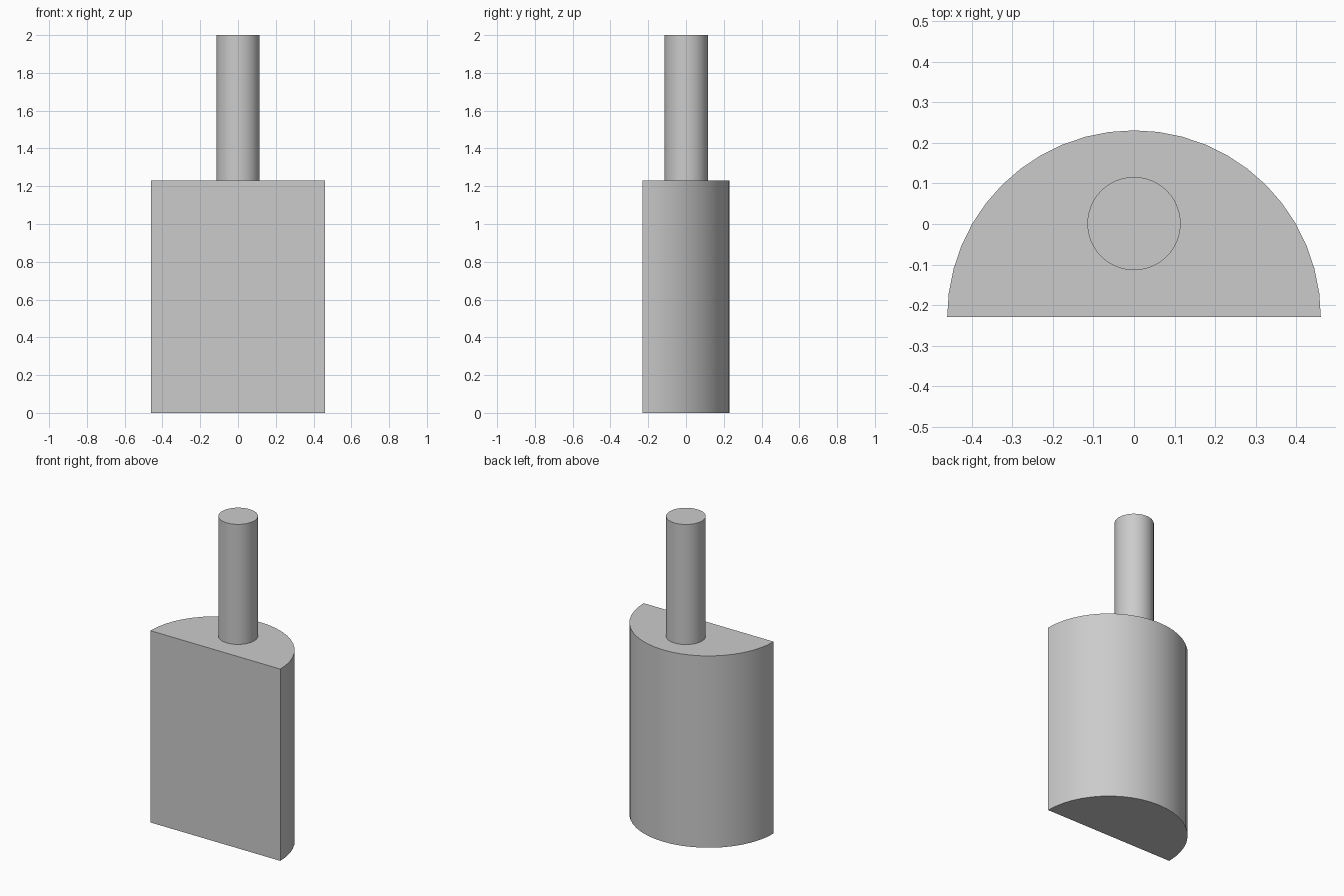
import bpy
import bmesh
from math import sin, cos, pi, radians

cube = bpy.data.objects.get("Cube")
if cube:
    bpy.data.objects.remove(cube, do_unlink=True)

# Plain grey finish
GREY = (0.6, 0.6, 0.6, 1.0)
grey = bpy.data.materials.new("plain grey")
grey.use_nodes = True
grey.diffuse_color = GREY
grey.node_tree.nodes["Principled BSDF"].inputs["Base Color"].default_value = GREY


def arc(radius, cy, sweep, steps, count):
    """Points along an arc of the given sweep, starting at +x."""
    return [(radius * cos(sweep * i / steps), cy + radius * sin(sweep * i / steps))
            for i in range(count)]


def extrude_profile(name, points, z0, z1):
    """Closed prism from a counter-clockwise profile, smooth along its curve."""
    bm = bmesh.new()
    base = bm.faces.new([bm.verts.new((x, y, z0)) for x, y in points])
    top = bmesh.ops.extrude_face_region(bm, geom=[base], use_keep_orig=True)
    verts = [v for v in top["geom"] if isinstance(v, bmesh.types.BMVert)]
    bmesh.ops.translate(bm, verts=verts, vec=(0, 0, z1 - z0))
    bmesh.ops.recalc_face_normals(bm, faces=bm.faces)
    mesh = bpy.data.meshes.new(name)
    bm.to_mesh(mesh)
    bm.free()
    mesh.materials.append(grey)
    obj = bpy.data.objects.new(name, mesh)
    bpy.context.collection.objects.link(obj)
    bpy.ops.object.select_all(action="DESELECT")
    obj.select_set(True)
    bpy.context.view_layer.objects.active = obj
    bpy.ops.object.shade_smooth_by_angle(angle=radians(30))
    return obj


# Half-round body, flat side to the front
BODY_TOP = 1.23
extrude_profile("half_round_body", arc(0.461, -0.23, pi, 24, 25), 0, BODY_TOP)

# Round shaft standing on the body
extrude_profile("shaft", arc(0.115, 0.001, 2 * pi, 48, 48), BODY_TOP, 2)
